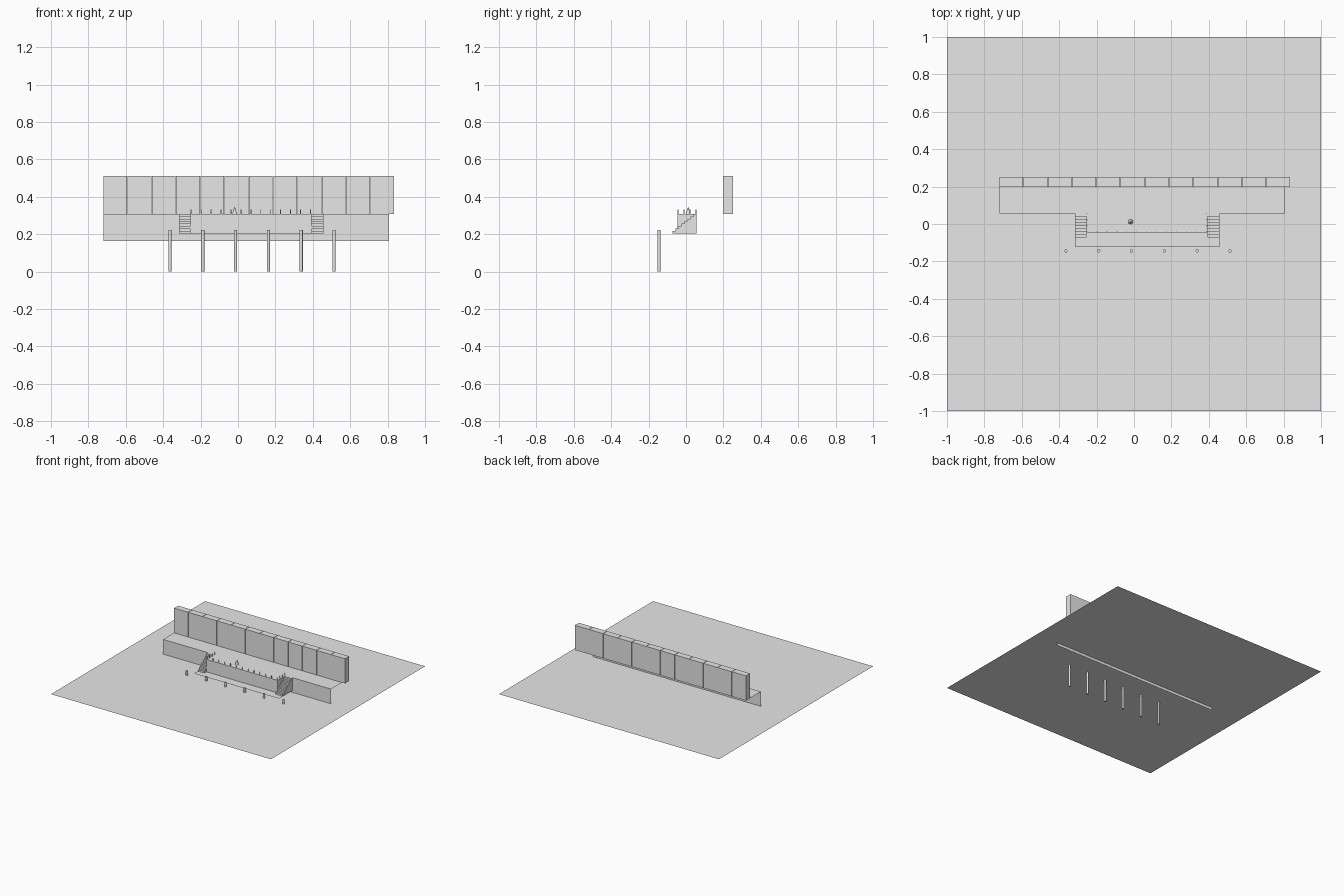
import bpy, bmesh, math

if "Cube" in bpy.data.objects:
    bpy.data.objects.remove(bpy.data.objects["Cube"])

grey = bpy.data.materials.new("pale_grey")
grey.diffuse_color = (0.8, 0.8, 0.8, 1)
grey.use_nodes = True
grey.node_tree.nodes["Principled BSDF"].inputs["Base Color"].default_value = grey.diffuse_color


def finish(name, bm):
    me = bpy.data.meshes.new(name)
    bm.to_mesh(me)
    bm.free()
    me.materials.append(grey)
    ob = bpy.data.objects.new(name, me)
    bpy.context.collection.objects.link(ob)
    return ob


def sheet(name, *polys):
    """Thin surfaces, one face per list of corners."""
    bm = bmesh.new()
    for poly in polys:
        bm.faces.new([bm.verts.new(p) for p in poly])
    bmesh.ops.remove_doubles(bm, verts=bm.verts, dist=1e-5)
    return finish(name, bm)


def prism(name, profile, x0, x1):
    """Extrude a (y, z) profile along x."""
    bm = bmesh.new()
    face = bm.faces.new([bm.verts.new((x0, y, z)) for y, z in profile])
    new = bmesh.ops.extrude_face_region(bm, geom=[face])["geom"]
    bmesh.ops.translate(bm, vec=(x1 - x0, 0, 0),
                        verts=[g for g in new if isinstance(g, bmesh.types.BMVert)])
    bmesh.ops.recalc_face_normals(bm, faces=bm.faces)
    return finish(name, bm)


def cone(name, x, y, z0, z1, r0, r1, sides):
    bm = bmesh.new()
    bmesh.ops.create_cone(bm, cap_ends=True, segments=sides, radius1=r0,
                          radius2=r1, depth=z1 - z0)
    bmesh.ops.translate(bm, vec=(x, y, (z0 + z1) / 2), verts=bm.verts)
    ob = finish(name, bm)
    if sides > 8:
        bpy.context.view_layer.objects.active = ob
        ob.select_set(True)
        bpy.ops.object.shade_smooth_by_angle(angle=math.radians(35))
        ob.select_set(False)
    return ob


WATER, LOW, TOP = 0.187, 0.205, 0.308
QUAY_Y, LAND_Y = 0.057, -0.046
XL, XR = -0.72, 0.807            # quay ends
PL, PR = -0.255, 0.392           # raised landing ends
SL, SR = -0.315, 0.457           # outer stair ends

# Water surface
sheet("water_surface", [(-1, -1, WATER), (1, -1, WATER), (1, 1, WATER), (-1, 1, WATER)])

# Quay: retaining wall and T-shaped deck
sheet("quay_wall", [(XL, QUAY_Y, 0.163), (XR, QUAY_Y, 0.163),
                    (XR, QUAY_Y, TOP), (XL, QUAY_Y, TOP)])
sheet("quay_deck", [(XL, QUAY_Y, TOP), (PL, QUAY_Y, TOP), (PL, LAND_Y, TOP),
                    (PR, LAND_Y, TOP), (PR, QUAY_Y, TOP), (XR, QUAY_Y, TOP),
                    (XR, 0.198, TOP), (XL, 0.198, TOP)])

# Sides of the raised landing
sheet("landing_sides",
      [(PL, LAND_Y, LOW), (PR, LAND_Y, LOW), (PR, LAND_Y, TOP), (PL, LAND_Y, TOP)],
      [(PL, QUAY_Y, LOW), (PL, LAND_Y, LOW), (PL, LAND_Y, TOP), (PL, QUAY_Y, TOP)],
      [(PR, LAND_Y, LOW), (PR, QUAY_Y, LOW), (PR, QUAY_Y, TOP), (PR, LAND_Y, TOP)])

# Low boarding platform
sheet("boarding_platform", [(SL, -0.122, LOW), (SR, -0.122, LOW),
                            (SR, QUAY_Y, LOW), (SL, QUAY_Y, LOW)])

# Stair flights on both sides of the landing
STEPS, Y0 = 8, -0.072
profile = [(QUAY_Y, LOW), (Y0, LOW)]
for i in range(STEPS):
    z = LOW + (TOP - LOW) * (i + 1) / STEPS
    profile.append((Y0 + (QUAY_Y - Y0) * i / STEPS, z))
    profile.append((Y0 + (QUAY_Y - Y0) * (i + 1) / STEPS, z))
prism("left_stairs", profile, SL, PL)
prism("right_stairs", profile, PR, SR)

# Row of building blocks along the back
WIDTH = 0.1298
for i in range(12):
    x = XL + i * WIDTH
    prism("building_block", [(0.198, TOP), (0.251, TOP), (0.251, 0.511), (0.198, 0.511)],
          x, x + WIDTH - 0.003)

# Mooring piles
for i in range(6):
    cone("mooring_pile", -0.364 + 0.1755 * i, -0.144, 0, 0.223, 0.0085, 0.0085, 16)

# Bollards around the landing edge
for i in range(13):
    cone("front_bollard", PL + 0.004 + (PR - PL - 0.008) * i / 12, LAND_Y + 0.003,
         TOP, 0.333, 0.0025, 0.0025, 8)
for x in (PL + 0.004, PR - 0.004):
    for i in range(1, 4):
        cone("side_bollard", x, LAND_Y + 0.003 + 0.0325 * i, TOP, 0.333, 0.0025, 0.0025, 8)

# Small pointed marker on the landing
cone("pointed_marker", -0.018, 0.012, TOP, 0.346, 0.013, 0.001, 24)
